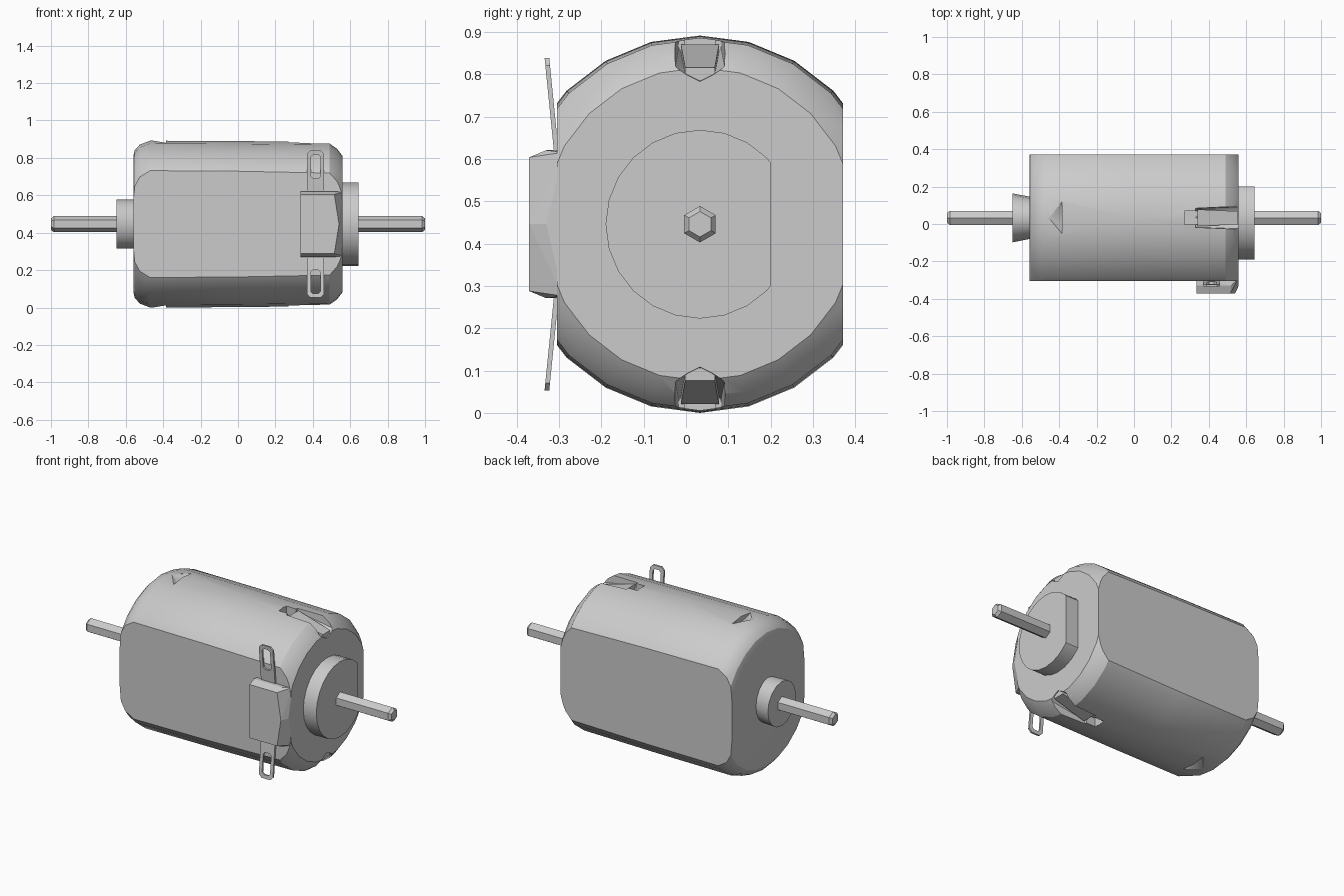
import bpy
import bmesh
from math import sin, cos, pi, radians
from mathutils import Vector

if "Cube" in bpy.data.objects:
    bpy.data.objects.remove(bpy.data.objects["Cube"], do_unlink=True)

CY, CZ = 0.033, 0.446      # motor axis
RADIUS, FLAT = 0.446, 0.338

metal = bpy.data.materials.new("plain_grey")
metal.use_nodes = True
grey = (0.6, 0.6, 0.6, 1)
metal.diffuse_color = grey
metal.node_tree.nodes["Principled BSDF"].inputs["Base Color"].default_value = grey


def finish(bm, name, smooth=None):
    bmesh.ops.recalc_face_normals(bm, faces=bm.faces)
    mesh = bpy.data.meshes.new(name)
    bm.to_mesh(mesh)
    bm.free()
    mesh.materials.append(metal)
    obj = bpy.data.objects.new(name, mesh)
    bpy.context.collection.objects.link(obj)
    if smooth:
        shade(obj, smooth)
    return obj


def shade(obj, angle):
    bpy.ops.object.select_all(action='DESELECT')
    obj.select_set(True)
    bpy.context.view_layer.objects.active = obj
    bpy.ops.object.shade_smooth_by_angle(angle=radians(angle))


def lathe(profile, sides, squash=None):
    """Closed solid around the motor axis from (x, radius) pairs."""
    bm = bmesh.new()
    rings = []
    for i, (x, r) in enumerate(profile):
        s = squash[i] if squash else 1
        rings.append([bm.verts.new((x, CY + s * r * sin(2 * pi * k / sides),
                                    CZ + r * cos(2 * pi * k / sides)))
                      for k in range(sides)])
    for a, b in zip(rings, rings[1:]):
        for k in range(sides):
            n = (k + 1) % sides
            bm.faces.new((a[k], a[n], b[n], b[k]))
    bm.faces.new(rings[0])
    bm.faces.new(rings[-1])
    return bm


def slice_flat(bm, y, direction):
    """Cut off everything beyond y and close the cut."""
    cut = bmesh.ops.bisect_plane(
        bm, geom=bm.verts[:] + bm.edges[:] + bm.faces[:], dist=1e-5,
        plane_co=(0, y, 0), plane_no=(0, direction, 0), clear_outer=True)
    edges = [e for e in cut["geom_cut"] if isinstance(e, bmesh.types.BMEdge)]
    bmesh.ops.edgeloop_fill(bm, edges=edges)


def hull(points):
    bm = bmesh.new()
    verts = [bm.verts.new(p) for p in points]
    bmesh.ops.convex_hull(bm, input=verts)
    bmesh.ops.dissolve_limit(bm, angle_limit=0.01, verts=bm.verts, edges=bm.edges)
    return bm


# Rounded can with two flat sides
bm = lathe([(-0.56, 0.36), (-0.552, 0.395), (-0.525, 0.425), (-0.47, RADIUS),
            (0.0, 0.444), (0.49, 0.438), (0.53, 0.41), (0.56, 0.37)], 24)
slice_flat(bm, CY + FLAT, 1)
slice_flat(bm, CY - FLAT, -1)
can = finish(bm, "motor_can")

# Grooves, slots and dimples, on top and underneath
cutters = []
for side in (1, -1):
    def at(x, y, h):
        return (x, CY + y, CZ + side * h)

    groove = []
    for x, drop, w in ((0.33, 0.05, 0.055), (0.60, 0, 0.065)):
        for s in (1, -1):
            groove += [at(x, s * w, 0.50), at(x, s * (w - 0.005), 0.365 + drop),
                       at(x, s * 0.03, 0.345 + drop)]
        groove.append(at(x, 0, 0.33 + drop))
    cutters.append(finish(hull(groove), "groove_cutter"))
    slot = [at(x, y, h) for x in (0.27, 0.36) for y in (-0.036, 0.036) for h in (0.385, 0.5)]
    cutters.append(finish(hull(slot), "slot_cutter"))
    dimple = [at(-0.455, 0, 0.446), at(-0.455, 0, 0.48)]
    for s in (1, -1):
        dimple += [at(-0.385, s * 0.085, 0.434), at(-0.385, s * 0.085, 0.48),
                   at(-0.385, s * 0.04, 0.418)]
    cutters.append(finish(hull(dimple), "dimple_cutter"))

bpy.context.view_layer.objects.active = can
for cutter in cutters:
    cutter.hide_render = True
    mod = can.modifiers.new("cut", 'BOOLEAN')
    mod.operation = 'DIFFERENCE'
    mod.solver = 'EXACT'
    mod.object = cutter
    bpy.ops.object.modifier_apply(modifier=mod.name)
for cutter in cutters:
    bpy.data.objects.remove(cutter, do_unlink=True)
shade(can, 28)

# Bent tabs lying in the grooves
for side in (1, -1):
    tab = [(x, CY + s * w, CZ + side * (h - t))
           for x, h, w in ((0.34, 0.425, 0.045), (0.555, 0.37, 0.035))
           for s in (1, -1) for t in (0, 0.03)]
    finish(hull(tab), "groove_tab_top" if side > 0 else "groove_tab_bottom")

# Bearing bosses on both ends
bm = lathe([(0.55, 0.223), (0.645, 0.223)], 24)
slice_flat(bm, 0.2, 1)
finish(bm, "large_bearing_boss", 30)
finish(lathe([(-0.65, 0.131), (-0.55, 0.131)], 16, (1, 0.85)), "small_bearing_boss", 30)

# Shaft with chamfered tips
finish(lathe([(-1, 0.03), (-0.985, 0.043), (0.985, 0.043), (1, 0.03)], 6), "shaft")

# Terminal block on the front
block = []
for s in (1, -1):
    block += [(0.335, -0.29, CZ + s * 0.175), (0.56, -0.29, CZ + s * 0.17),
              (0.335, -0.33, CZ + s * 0.175), (0.52, -0.33, CZ + s * 0.175),
              (0.335, -0.355, CZ + s * 0.158), (0.515, -0.355, CZ + s * 0.158),
              (0.335, -0.371, CZ + s * 0.158), (0.515, -0.371, CZ + s * 0.158)]
block += [(0.54, -0.371, CZ), (0.56, -0.33, CZ)]
finish(hull(block), "terminal_block")


def rounded(w, low, high, c):
    """Chamfered rectangle around the terminal centre line."""
    return [(-w, low + c), (-w, high - c), (-w + c, high), (w - c, high),
            (w, high - c), (w, low + c), (w - c, low), (-w + c, low)]


# Solder lugs, upper and lower
for side, name in ((1, "upper_lug"), (-1, "lower_lug")):
    bm = bmesh.new()
    rings = []
    for outline in (rounded(0.046, 0.14, 0.393, 0.018), rounded(0.026, 0.245, 0.372, 0.012)):
        rings.append([bm.verts.new((0.415 + x, -0.298 - 0.10 * (h - 0.14), CZ + side * h))
                      for x, h in outline])
    outer, inner = rings
    for k in range(8):
        n = (k + 1) % 8
        bm.faces.new((outer[k], outer[n], inner[n], inner[k]))
    plate = bmesh.ops.extrude_face_region(bm, geom=bm.faces[:])
    moved = [v for v in plate["geom"] if isinstance(v, bmesh.types.BMVert)]
    bmesh.ops.translate(bm, verts=moved, vec=Vector((0, -0.011, 0)))
    finish(bm, name)
